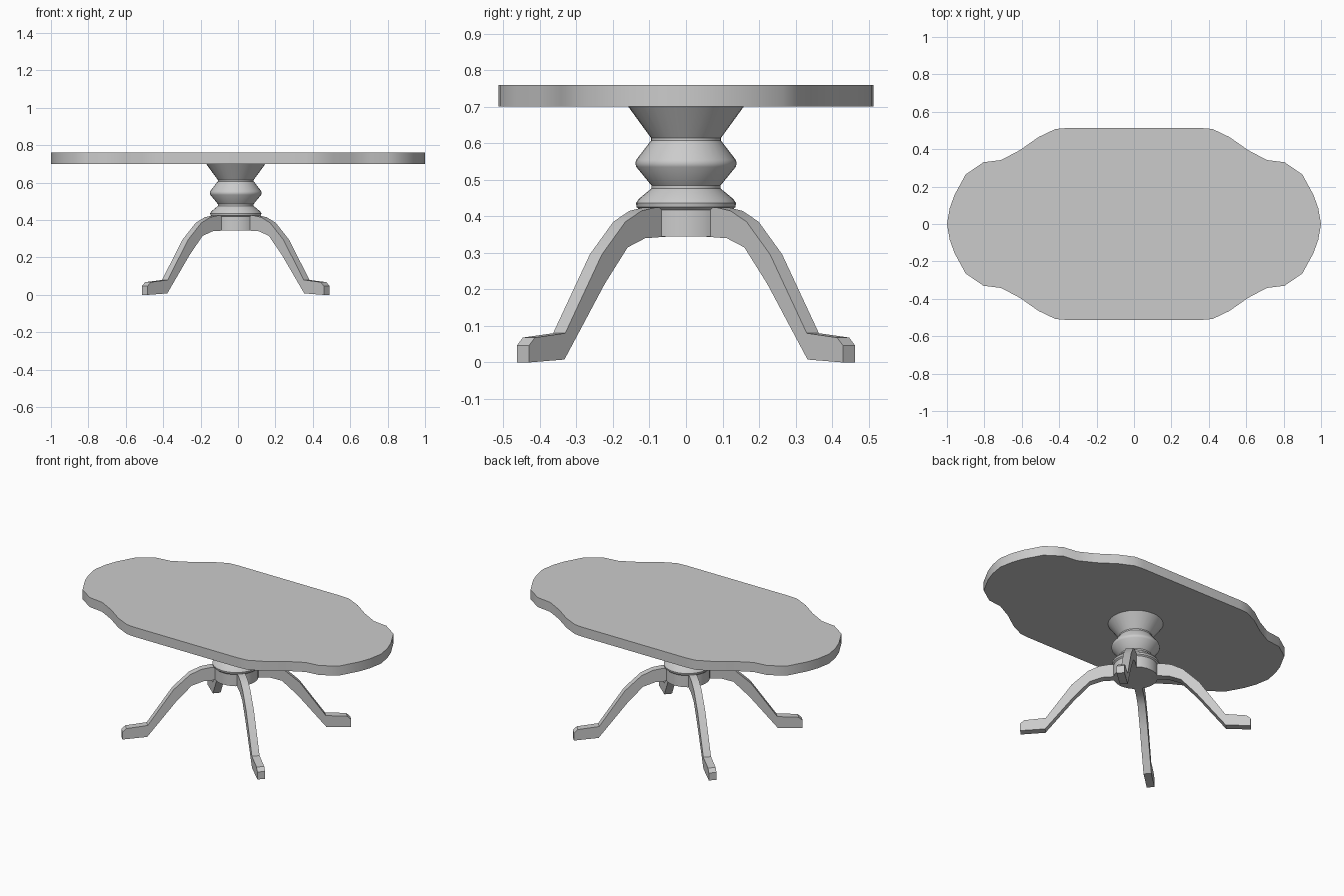
import bpy, bmesh, math
from mathutils import Matrix, Vector

if "Cube" in bpy.data.objects:
    bpy.data.objects.remove(bpy.data.objects["Cube"])

BASE_X = -0.012      # the pedestal sits slightly off the top's centre


def make_object(name, bm, smooth=math.radians(35)):
    bmesh.ops.recalc_face_normals(bm, faces=bm.faces)
    mesh = bpy.data.meshes.new(name)
    bm.to_mesh(mesh)
    bm.free()
    obj = bpy.data.objects.new(name, mesh)
    bpy.context.collection.objects.link(obj)
    bpy.ops.object.select_all(action='DESELECT')
    obj.select_set(True)
    bpy.context.view_layer.objects.active = obj
    bpy.ops.object.shade_smooth_by_angle(angle=smooth)
    return obj


def prism(name, outline, offset, matrix=None):
    """Extrude a closed 3D outline along an offset."""
    bm = bmesh.new()
    face = bm.faces.new([bm.verts.new(p) for p in outline])
    ext = bmesh.ops.extrude_face_region(bm, geom=[face])
    moved = [g for g in ext['geom'] if isinstance(g, bmesh.types.BMVert)]
    bmesh.ops.translate(bm, verts=moved, vec=offset)
    if matrix:
        bm.transform(matrix)
    return make_object(name, bm)


# Scalloped table top: one quarter of the outline, mirrored around
quarter = [(1, 0), (0.985, 0.085), (0.96, 0.155), (0.9, 0.265), (0.805, 0.33),
           (0.71, 0.342), (0.61, 0.395), (0.51, 0.465), (0.42, 0.508), (0.36, 0.513)]
half = quarter + [(-x, y) for x, y in reversed(quarter)]
outline = half + [(x, -y) for x, y in reversed(half[1:-1])]
prism("table_top", [(x, y, 0.70) for x, y in outline], (0, 0, 0.06))

# Turned pedestal
profile = [(0, 0.345), (0.127, 0.345), (0.127, 0.418), (0.135, 0.425), (0.137, 0.436),
           (0.13, 0.447), (0.095, 0.476), (0.095, 0.485), (0.136, 0.535), (0.139, 0.545),
           (0.136, 0.555), (0.096, 0.607), (0.096, 0.615), (0.158, 0.70), (0, 0.70)]
bm = bmesh.new()
verts = [bm.verts.new((r + 0, 0, z)) for r, z in profile]
edges = [bm.edges.new(pair) for pair in zip(verts, verts[1:])]
bmesh.ops.spin(bm, geom=verts + edges, cent=(0, 0, 0), axis=(0, 0, 1),
               angle=2 * math.pi, steps=32)
bmesh.ops.remove_doubles(bm, verts=bm.verts, dist=1e-4)
bmesh.ops.translate(bm, verts=bm.verts, vec=(BASE_X, 0, 0))
make_object("pedestal", bm)

# Four splayed legs: side profile (radius, height) given a thickness
leg = [(0.09, 0.425), (0.15, 0.424), (0.205, 0.415), (0.27, 0.385), (0.365, 0.296),
       (0.514, 0.08), (0.637, 0.068), (0.66, 0.047), (0.66, 0), (0.517, 0.008),
       (0.353, 0.216), (0.261, 0.315), (0.19, 0.34), (0.09, 0.345)]
width = 0.045
tilt = math.radians(42.5)
for name, angle in (("back_right_leg", tilt), ("back_left_leg", math.pi - tilt),
                    ("front_left_leg", math.pi + tilt), ("front_right_leg", -tilt)):
    place = Matrix.Translation(Vector((BASE_X, 0, 0))) @ Matrix.Rotation(angle, 4, 'Z')
    prism(name, [(r, -width / 2, z) for r, z in leg], (0, width, 0), place)
